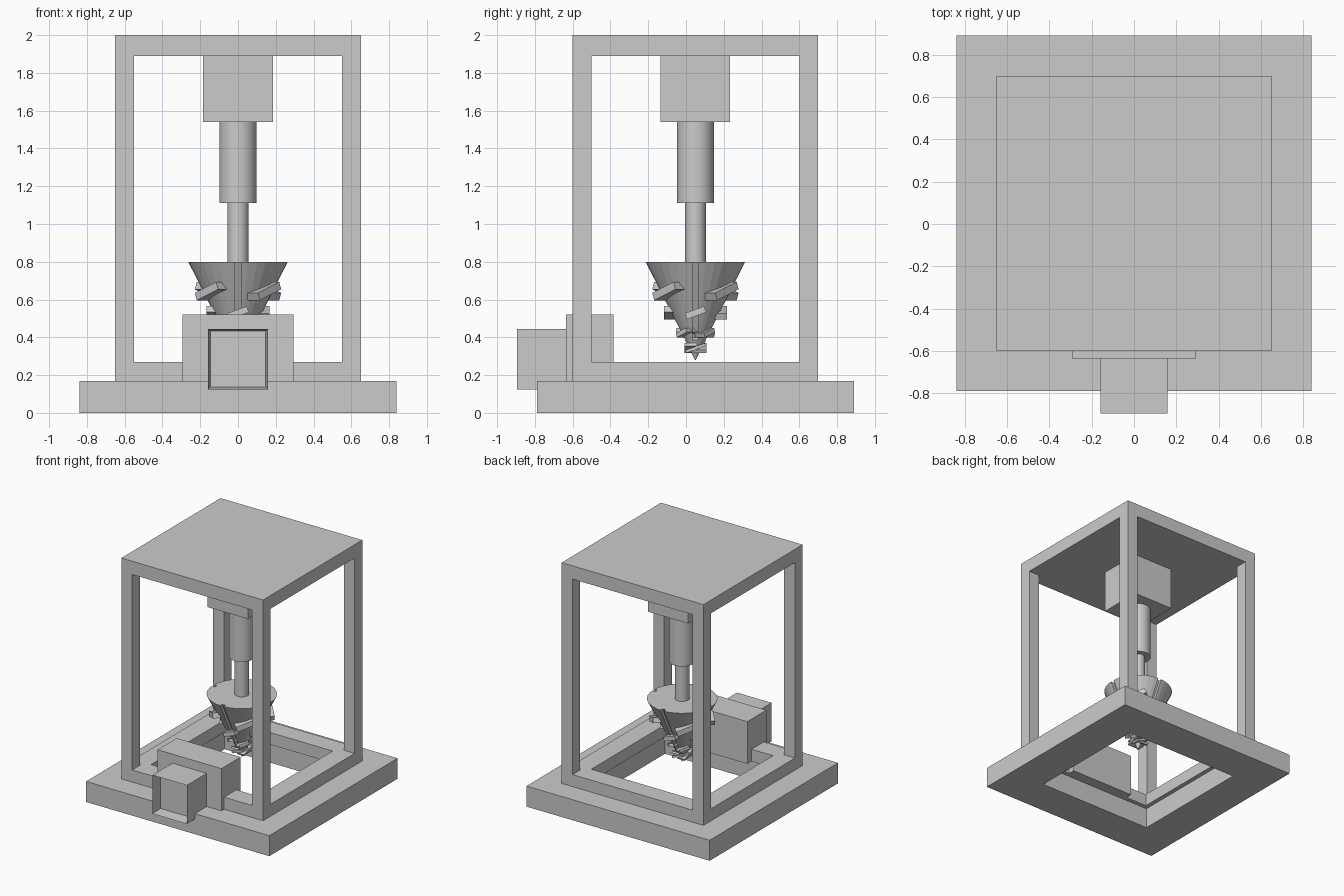
import bpy, bmesh, math
from mathutils import Matrix, Vector

if "Cube" in bpy.data.objects:
    bpy.data.objects.remove(bpy.data.objects["Cube"])

CY = 0.05  # all machine parts share this centre in y


def finish(name, bm):
    bmesh.ops.recalc_face_normals(bm, faces=bm.faces)
    me = bpy.data.meshes.new(name)
    bm.to_mesh(me)
    bm.free()
    ob = bpy.data.objects.new(name, me)
    bpy.context.collection.objects.link(ob)
    return ob


def box(name, x0, x1, y0, y1, z0, z1):
    bm = bmesh.new()
    m = Matrix.LocRotScale(Vector(((x0 + x1) / 2, (y0 + y1) / 2, (z0 + z1) / 2)), None,
                           Vector((x1 - x0, y1 - y0, z1 - z0)))
    bmesh.ops.create_cube(bm, size=1, matrix=m)
    return finish(name, bm)


def square_ring(name, outer, inner, z0, z1):
    bm = bmesh.new()
    loops = []
    for h, z in ((outer, z0), (outer, z1), (inner, z1), (inner, z0)):
        loops.append([bm.verts.new((sx * h, CY + sy * h, z))
                      for sx, sy in ((-1, -1), (1, -1), (1, 1), (-1, 1))])
    for a in range(4):
        p, q = loops[a], loops[(a + 1) % 4]
        for i in range(4):
            j = (i + 1) % 4
            bm.faces.new((p[i], p[j], q[j], q[i]))
    return finish(name, bm)


def cone(name, r_low, r_high, z0, z1, sides=32):
    bm = bmesh.new()
    bmesh.ops.create_cone(bm, cap_ends=True, segments=sides, radius1=r_low, radius2=r_high,
                          depth=z1 - z0, matrix=Matrix.Translation((0, CY, (z0 + z1) / 2)))
    return finish(name, bm)


# Base and frame
square_ring("base", 0.84, 0.526, 0, 0.17)
square_ring("lower_frame", 0.65, 0.49, 0.17, 0.27)
for sx in (-1, 1):
    for sy in (-1, 1):
        xs = sorted((sx * 0.55, sx * 0.65))
        ys = sorted((CY + sy * 0.55, CY + sy * 0.65))
        box("post", *xs, *ys, 0.27, 1.89)
box("top_plate", -0.65, 0.65, -0.6, 0.7, 1.89, 2.0)

# Drive unit
box("motor_housing", -0.184, 0.184, CY - 0.184, CY + 0.184, 1.54, 1.89)
for ob in (cone("drive_sleeve", 0.098, 0.098, 1.11, 1.54), cone("shaft", 0.055, 0.055, 0.78, 1.11)):
    for p in ob.data.polygons:
        p.use_smooth = len(p.vertices) == 4

# Drill cone with four grooves cut along its slope
R, Z_TIP, Z_TOP = 0.265, 0.28, 0.80
drill = cone("drill_cone", 0.002, R, Z_TIP, Z_TOP)
slope = math.atan2(R, Z_TOP - Z_TIP)
bm = bmesh.new()
for k in range(4):
    m = (Matrix.Translation((0, CY, Z_TIP)) @ Matrix.Rotation(k * math.pi / 2, 4, 'Z')
         @ Matrix.Rotation(slope, 4, 'Y') @ Matrix.Translation((0, 0, 0.42))
         @ Matrix.Diagonal((0.05, 0.03, 0.6, 1)))
    bmesh.ops.create_cube(bm, size=1, matrix=m)
cutter = finish("groove_cutter", bm)
cutter.hide_render = True
cutter.hide_viewport = True
mod = drill.modifiers.new("grooves", 'BOOLEAN')
mod.operation = 'DIFFERENCE'
mod.solver = 'EXACT'
mod.object = cutter

# Teeth in four rings, each ring turned by 45 degrees
# (height, length, thickness, protrusion, start angle)
bm = bmesh.new()
for z, length, thick, out, start in ((0.645, 0.17, 0.042, 0.05, 45), (0.53, 0.11, 0.034, 0.04, 0),
                                     (0.425, 0.08, 0.024, 0.032, 45), (0.343, 0.11, 0.016, 0.027, 0)):
    r = R * (z - Z_TIP) / (Z_TOP - Z_TIP)
    for k in range(4):
        m = (Matrix.Translation((0, CY, z))
             @ Matrix.Rotation(math.radians(start + 90 * k), 4, 'Z')
             @ Matrix.Translation((r + out / 2 - 0.02, 0, 0))
             @ Matrix.Rotation(math.radians(20), 4, 'X')
             @ Matrix.Diagonal((out + 0.04, length, thick, 1)))
        bmesh.ops.create_cube(bm, size=1, matrix=m)
finish("drill_teeth", bm)

# Control box and recessed front hood
box("control_box", -0.293, 0.293, -0.635, -0.385, 0.17, 0.52)
hood = box("front_hood", -0.158, 0.158, -0.895, -0.635, 0.125, 0.445)
bm = bmesh.new()
bm.from_mesh(hood.data)
bm.normal_update()
front = [f for f in bm.faces if f.normal.y < -0.9]
bmesh.ops.inset_region(bm, faces=front, thickness=0.017)
for v in front[0].verts:
    v.co.y += 0.09
bm.to_mesh(hood.data)
bm.free()
